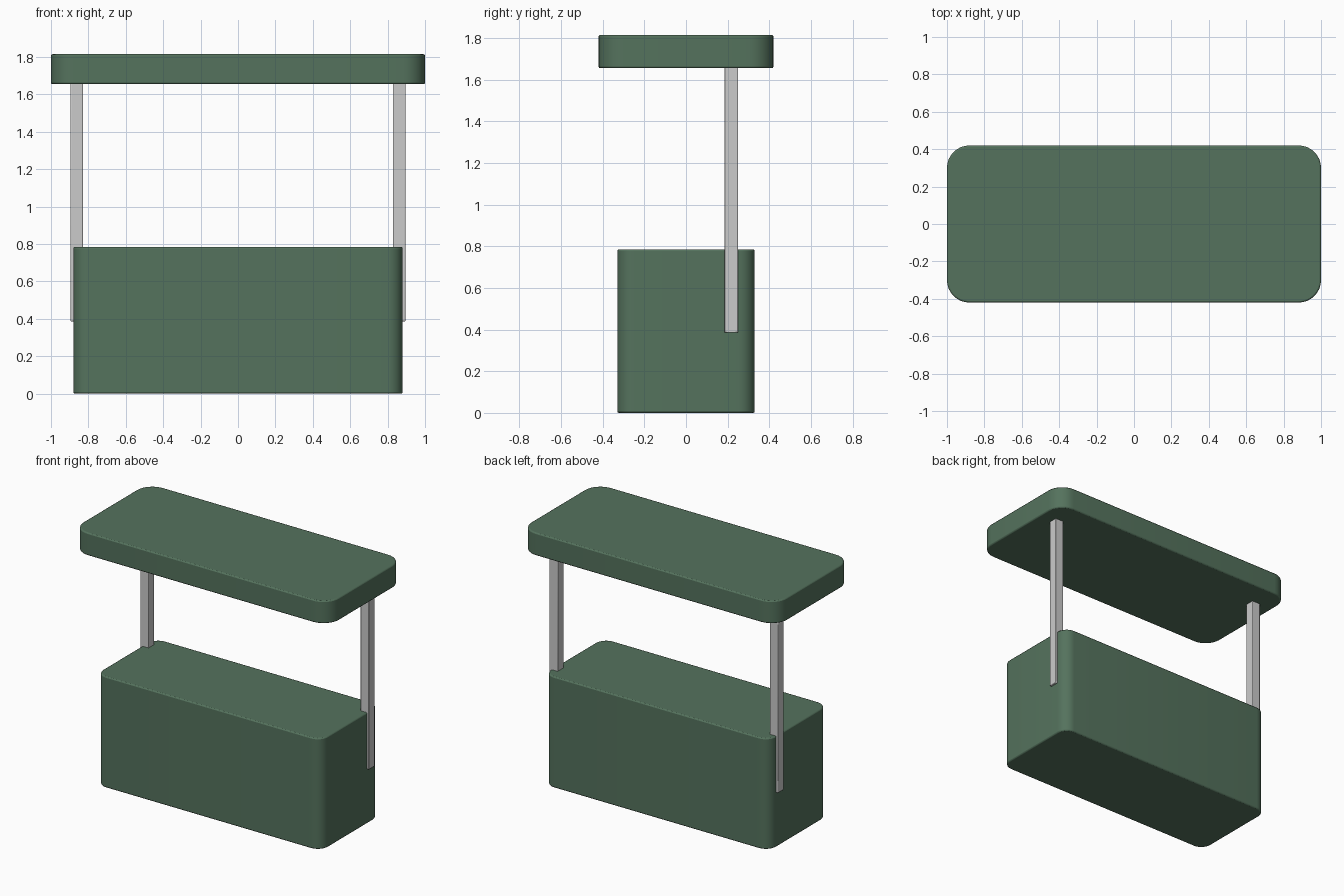
import bpy, bmesh, math

if "Cube" in bpy.data.objects:
    bpy.data.objects.remove(bpy.data.objects["Cube"])


def material(name, rgb):
    m = bpy.data.materials.new(name)
    m.diffuse_color = (*rgb, 1)
    m.use_nodes = True
    m.node_tree.nodes["Principled BSDF"].inputs["Base Color"].default_value = m.diffuse_color
    return m


green = material("green_paint", (0.09, 0.17, 0.11))


def box(name, x, y, z, mat=None, corner=0.0, edge=0.0):
    """Box from (min, max) ranges, with rounded upright corners and a fine edge bevel."""
    bm = bmesh.new()
    bmesh.ops.create_cube(bm, size=1)
    for v in bm.verts:
        for i, (lo, hi) in enumerate((x, y, z)):
            v.co[i] = lo if v.co[i] < 0 else hi
    if corner:
        upright = [e for e in bm.edges
                   if abs(e.verts[0].co.z - e.verts[1].co.z) > 1e-4]
        bmesh.ops.bevel(bm, geom=upright, offset=corner, offset_type='OFFSET',
                        segments=8, profile=0.5, affect='EDGES')
    me = bpy.data.meshes.new(name)
    bm.to_mesh(me)
    bm.free()
    ob = bpy.data.objects.new(name, me)
    bpy.context.collection.objects.link(ob)
    if mat:
        me.materials.append(mat)
    if edge:
        bev = ob.modifiers.new("edge_bevel", 'BEVEL')
        bev.width = edge
        bev.segments = 2
        bev.limit_method = 'ANGLE'
        bev.angle_limit = math.radians(40)
    bpy.ops.object.select_all(action='DESELECT')
    ob.select_set(True)
    bpy.context.view_layer.objects.active = ob
    bpy.ops.object.shade_smooth_by_angle(angle=math.radians(35))
    return ob


# Counter body and canopy
box("counter_body", (-0.88, 0.88), (-0.33, 0.33), (0, 0.785), green, 0.08, 0.008)
box("canopy", (-1, 1), (-0.42, 0.42), (1.655, 1.815), green, 0.12, 0.008)

# Posts half sunk into the ends of the counter
for side, cx in (("left", -0.862), ("right", 0.862)):
    box(side + "_post", (cx - 0.033, cx + 0.033), (0.184, 0.25), (0.385, 1.67),
        edge=0.004)
